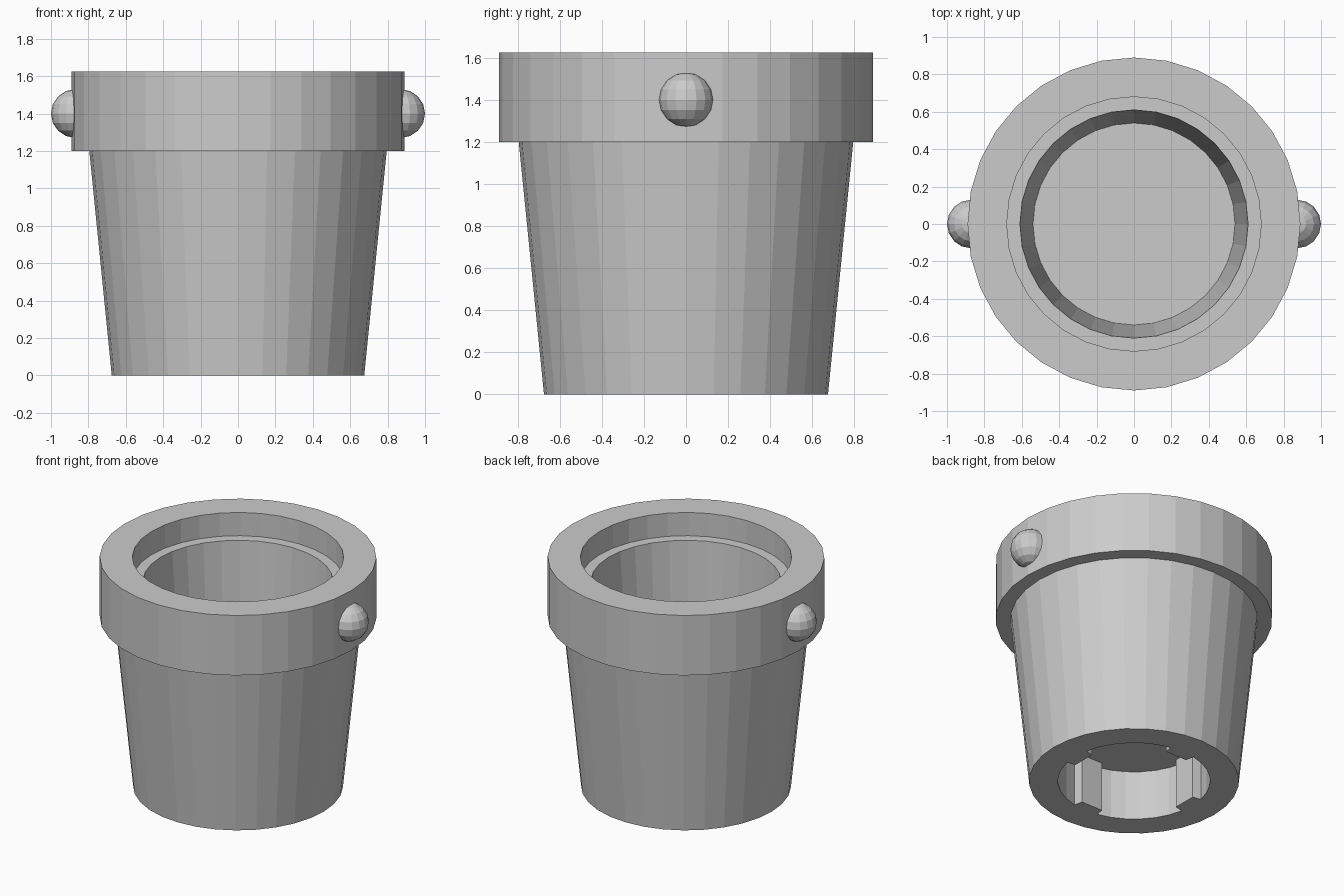
import bpy, bmesh
from math import sin, cos, tau, radians

if "Cube" in bpy.data.objects:
    bpy.data.objects.remove(bpy.data.objects["Cube"])

SIDES = 32


def make_object(name, bm):
    bmesh.ops.recalc_face_normals(bm, faces=bm.faces)
    mesh = bpy.data.meshes.new(name)
    bm.to_mesh(mesh)
    bm.free()
    obj = bpy.data.objects.new(name, mesh)
    bpy.context.collection.objects.link(obj)
    return obj


def loft(name, rings):
    """Closed solid from a stack of equal-length vertex rings, capped at both ends."""
    bm = bmesh.new()
    loops = [[bm.verts.new(p) for p in ring] for ring in rings]
    for a, b in zip(loops, loops[1:]):
        n = len(a)
        for i in range(n):
            j = (i + 1) % n
            bm.faces.new((a[i], a[j], b[j], b[i]))
    bm.faces.new(loops[0])
    bm.faces.new(loops[-1])
    return make_object(name, bm)


def circle(r, z):
    return [(r * cos(tau * i / SIDES), r * sin(tau * i / SIDES), z) for i in range(SIDES)]


# Pail: tapered wall, thick rim, inner ledge and cavity floor
profile = [(0.675, 0), (0.795, 1.2), (0.89, 1.2), (0.89, 1.625),
           (0.68, 1.625), (0.68, 1.46), (0.61, 1.46), (0.54, 0.5)]
pail = loft("pail", [circle(r, z) for r, z in profile])


# Underside socket: round hole with four flat ribs on the axes
def socket_ring(z):
    pts = []
    for quarter in range(4):
        steps = [(0.43, -1), (0.43, 1)] + [(0.49, k) for k in range(1, 8)]
        for r, k in steps:
            a = radians(90 * quarter + 11.25 * k)
            pts.append((r * cos(a), r * sin(a), z))
    return pts


cutter = loft("socket_cutter", [socket_ring(-0.2), socket_ring(0.35)])
cutter.hide_render = True
cutter.hide_viewport = True
cut = pail.modifiers.new("socket", 'BOOLEAN')
cut.operation = 'DIFFERENCE'
cut.solver = 'EXACT'
cut.object = cutter

# Handle pivots: half balls on both sides of the rim
for side, name in ((1, "right_pivot"), (-1, "left_pivot")):
    bm = bmesh.new()
    bmesh.ops.create_uvsphere(bm, u_segments=16, v_segments=8, radius=0.13)
    bmesh.ops.bisect_plane(bm, geom=bm.verts[:] + bm.edges[:] + bm.faces[:], dist=1e-5,
                           plane_co=(0, 0, 0), plane_no=(side, 0, 0), clear_inner=True)
    pivot = make_object(name, bm)
    pivot.location = (0.87 * side, 0, 1.4)
